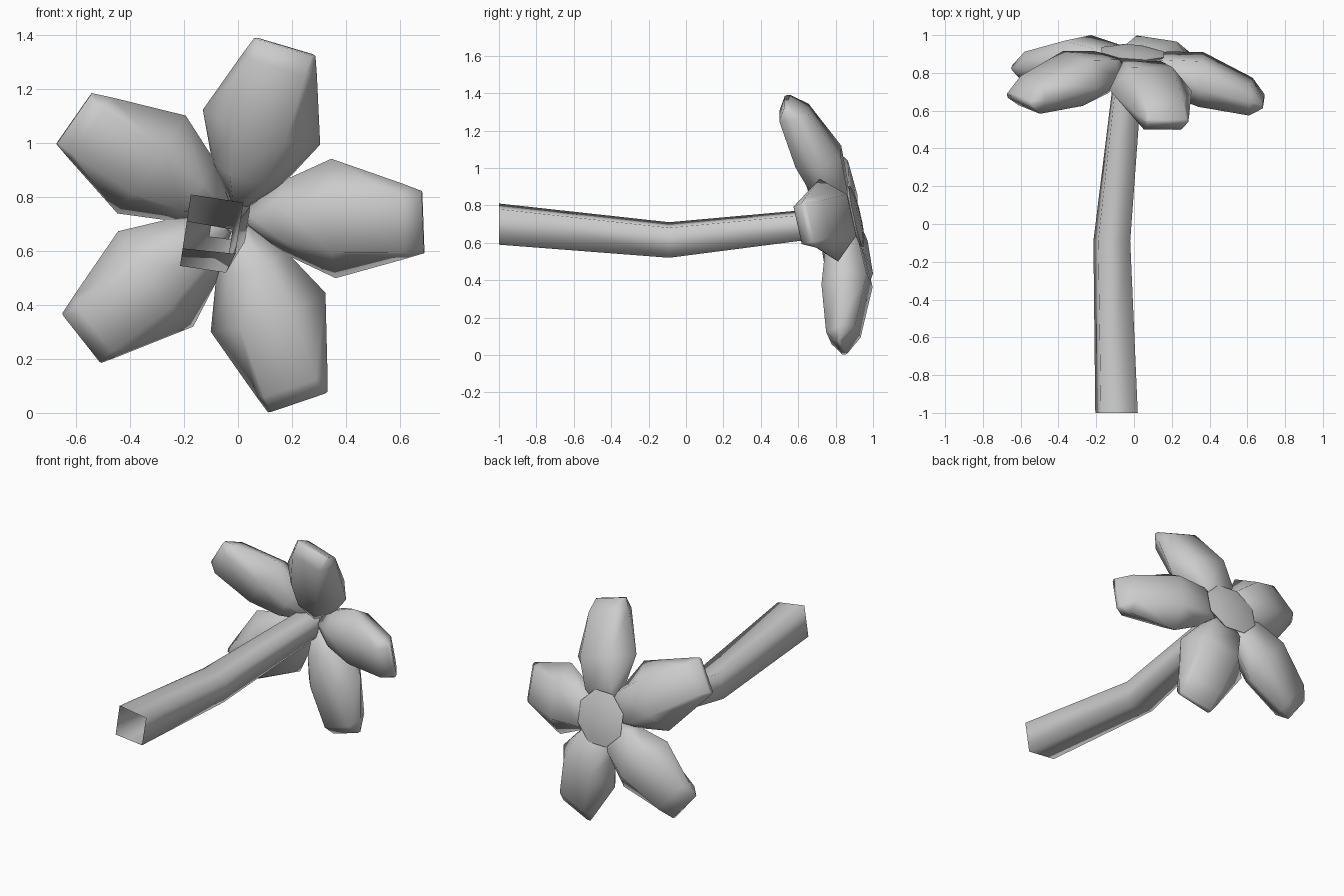
import bpy, bmesh, math
from mathutils import Vector

if "Cube" in bpy.data.objects:
    bpy.data.objects.remove(bpy.data.objects["Cube"])

# Tilted frame of the flower head
CENTRE = Vector((-0.012, 0.827, 0.722))
N = Vector((0.075, 1.0, 0.225)).normalized()
U = (Vector((1, 0, 0)) - N * N.x).normalized()
V = U.cross(N)
if V.z < 0:
    V = -V


def head_point(angle, r, t, h):
    """Radial r, sideways t, height h along the flower axis."""
    c, s = math.cos(angle), math.sin(angle)
    return CENTRE + (U * c + V * s) * r + (V * c - U * s) * t + N * h


def loft(name, rings, cap_start=True, cap_end=True, angle=60):
    bm = bmesh.new()
    loops = [[bm.verts.new(p) for p in ring] for ring in rings]
    n = len(loops[0])
    for a, b in zip(loops, loops[1:]):
        for i in range(n):
            j = (i + 1) % n
            bm.faces.new((a[i], a[j], b[j], b[i]))
    if cap_start:
        bm.faces.new(loops[0][::-1])
    if cap_end:
        bm.faces.new(loops[-1])
    bmesh.ops.recalc_face_normals(bm, faces=bm.faces)
    me = bpy.data.meshes.new(name)
    bm.to_mesh(me)
    bm.free()
    ob = bpy.data.objects.new(name, me)
    bpy.context.collection.objects.link(ob)
    bpy.ops.object.select_all(action='DESELECT')
    ob.select_set(True)
    bpy.context.view_layer.objects.active = ob
    bpy.ops.object.shade_smooth_by_angle(angle=math.radians(angle))
    return ob


# Petals: radius, half width, back thickness, front thickness, centre height, back and front crest width
STATIONS = [(0.05, 0.036, 0.03, 0.05, 0.02, 0.9, 0.5),
            (0.18, 0.138, 0.085, 0.106, -0.005, 0.75, 0.45),
            (0.37, 0.227, 0.125, 0.125, -0.035, 0.5, 0.45),
            (0.64, 0.142, 0.080, 0.080, -0.105, 0.72, 0.72),
            (0.71, 0.118, 0.015, 0.015, -0.125, 0.9, 0.9)]
for k in range(5):
    a = math.radians(2 + 72 * k)
    rings = []
    for r, w, tb, tf, h, fb, ff in STATIONS:
        section = [(-w, 0), (-w * fb, tb), (w * fb, tb), (w, 0), (w * ff, -tf), (-w * ff, -tf)]
        rings.append([head_point(a, r, t, h + d) for t, d in section])
    loft(f"petal_{k + 1}", rings, angle=80)

# Flower centre: shallow eight-sided dome
dome = [(0.12, 0.03), (0.18, 0.085), (0.11, 0.103), (0.03, 0.108)]
loft("flower_centre",
     [[head_point(2 * math.pi * (i + 0.5) / 8, r, 0, h) for i in range(8)] for r, h in dome])

# Stem: bent, open, four-sided tube
stem = [(-1.0, [(-0.175, 0.81), (0.02, 0.78), (-0.01, 0.59), (-0.205, 0.61)]),
        (-0.09, [(-0.19, 0.71), (-0.02, 0.68), (-0.045, 0.52), (-0.215, 0.545)]),
        (0.80, [(-0.09, 0.79), (0.045, 0.765), (0.025, 0.635), (-0.105, 0.655)])]
loft("stem", [[Vector((x, y, z)) for x, z in pts] for y, pts in stem], False, False, 120)
